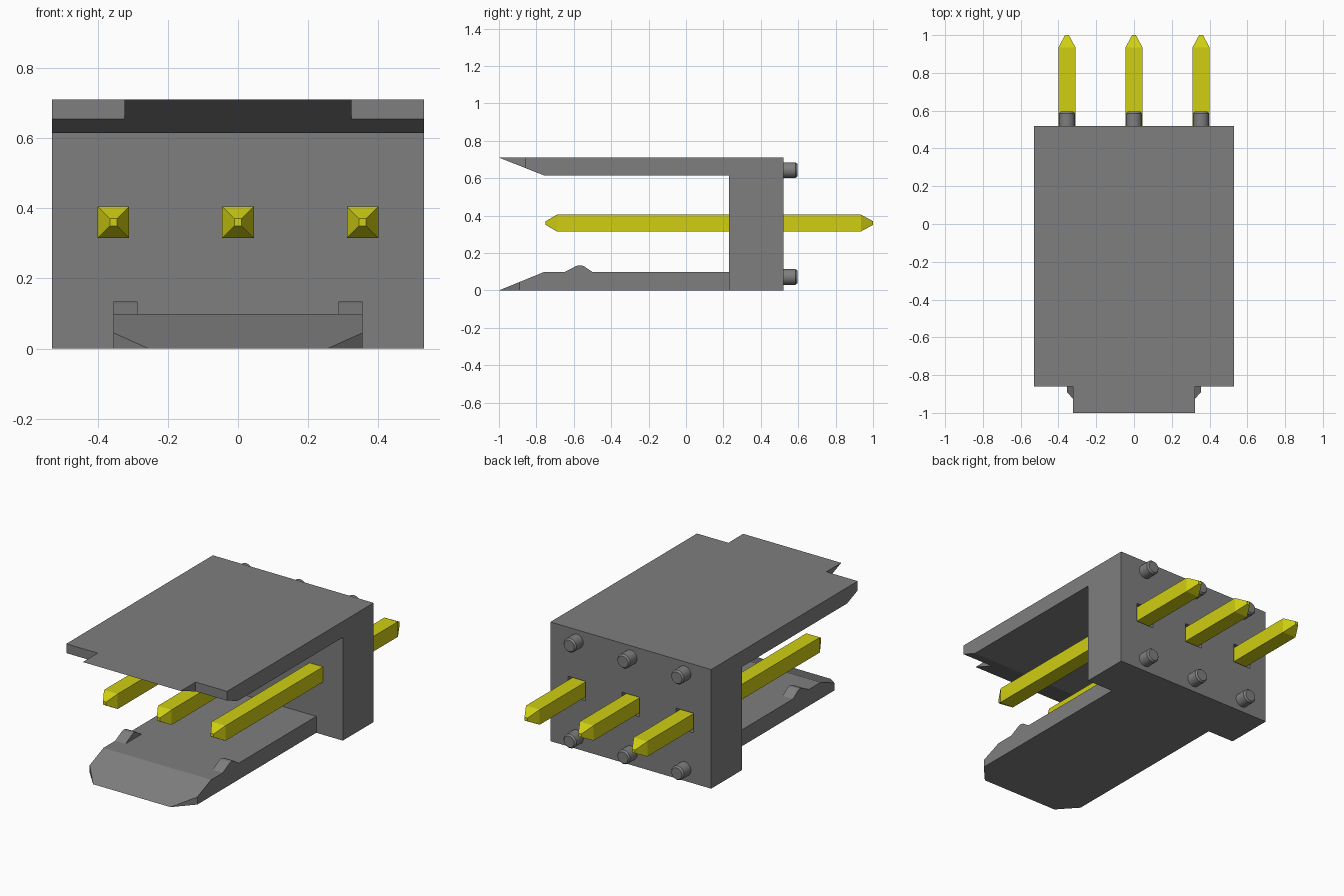
import bpy, bmesh, math
from mathutils import Vector, Matrix

cube = bpy.data.objects.get("Cube")
if cube:
    bpy.data.objects.remove(cube, do_unlink=True)


def material(name, color):
    m = bpy.data.materials.new(name)
    m.use_nodes = True
    m.diffuse_color = color
    m.node_tree.nodes["Principled BSDF"].inputs["Base Color"].default_value = color
    return m


GREY = material("grey plastic", (0.21, 0.21, 0.21, 1))
GOLD = material("yellow metal", (0.63, 0.62, 0.006, 1))


def make(name, bm, mat):
    bmesh.ops.recalc_face_normals(bm, faces=bm.faces)
    me = bpy.data.meshes.new(name)
    bm.to_mesh(me)
    bm.free()
    ob = bpy.data.objects.new(name, me)
    bpy.context.collection.objects.link(ob)
    me.materials.append(mat)
    return ob


def extrude_x(profile, x0, x1):
    """Solid from a (y, z) outline running from x0 to x1."""
    bm = bmesh.new()
    face = bm.faces.new([bm.verts.new((x0, y, z)) for y, z in profile])
    ext = bmesh.ops.extrude_face_region(bm, geom=[face])
    verts = [v for v in ext["geom"] if isinstance(v, bmesh.types.BMVert)]
    bmesh.ops.translate(bm, verts=verts, vec=(x1 - x0, 0, 0))
    return bm


def add_box(bm, lo, hi):
    lo, hi = Vector(lo), Vector(hi)
    mat = Matrix.Translation((lo + hi) / 2) @ Matrix.Diagonal((*(hi - lo), 1))
    bmesh.ops.create_cube(bm, size=1, matrix=mat)


def subtract(ob, cutter):
    mod = ob.modifiers.new("cut", 'BOOLEAN')
    mod.operation, mod.solver, mod.object = 'DIFFERENCE', 'EXACT', cutter
    cutter.hide_render = True
    deps = bpy.context.evaluated_depsgraph_get()
    new = bpy.data.meshes.new_from_object(ob.evaluated_get(deps))
    ob.modifiers.clear()
    ob.data = new
    bpy.data.objects.remove(cutter, do_unlink=True)


PITCH = 0.355
COLUMNS = (-PITCH, 0, PITCH)
PIN_Z = 0.36

# Housing: rear wall and upper plate with a bevelled front lip
housing = make("housing", extrude_x(
    [(0.52, 0), (0.52, 0.71), (-1, 0.71), (-0.76, 0.615), (0.23, 0.615), (0.23, 0)],
    -0.53, 0.53), GREY)

# Lip corner notches and the pin recesses in the rear wall
bm = bmesh.new()
for s in (-1, 1):
    a, b = sorted((s * 0.323, s * 0.6))
    add_box(bm, (a, -1.1, 0.5), (b, -0.86, 0.8))
for x in COLUMNS:
    add_box(bm, (x - 0.058, 0.46, PIN_Z - 0.058), (x + 0.058, 0.6, PIN_Z + 0.058))
subtract(housing, make("housing_cutter", bm, GREY))

# Lower tongue with ramped front and clipped corners
bm = extrude_x([(-1, 0), (-0.76, 0.098), (0.23, 0.098), (0.23, 0)], -0.355, 0.355)
for s in (-1, 1):
    cut = bmesh.ops.bisect_plane(
        bm, geom=bm.verts[:] + bm.edges[:] + bm.faces[:],
        plane_co=(s * 0.355, -0.89, 0), plane_no=(s * 0.11, -0.10, 0), clear_outer=True)
    rim = [e for e in cut["geom_cut"] if isinstance(e, bmesh.types.BMEdge)]
    bmesh.ops.contextual_create(bm, geom=rim)
make("lower_tongue", bm, GREY)

# Latch bumps on the tongue edges
for s, side in ((-1, "right"), (1, "left")):
    a, b = sorted((s * 0.287, s * 0.355))
    make("latch_bump_" + side, extrude_x(
        [(-0.65, 0.098), (-0.59, 0.129), (-0.575, 0.134), (-0.56, 0.134),
         (-0.545, 0.129), (-0.5, 0.098), (-0.5, 0.09), (-0.65, 0.09)], a, b), GREY)

# Square pins with tapered ends
SECTIONS = [(-0.75, 0.01), (-0.69, 0.045), (0.935, 0.045), (1.0, 0.01)]
for i, x in enumerate(COLUMNS):
    bm = bmesh.new()
    rings = [[bm.verts.new((x + sx * r, y, PIN_Z + sz * r))
              for sx, sz in ((-1, -1), (1, -1), (1, 1), (-1, 1))] for y, r in SECTIONS]
    for p, q in zip(rings, rings[1:]):
        for k in range(4):
            bm.faces.new((p[k], p[(k + 1) % 4], q[(k + 1) % 4], q[k]))
    bm.faces.new(rings[0])
    bm.faces.new(rings[-1])
    make(f"pin_{i + 1}", bm, GOLD)

# Round standoff pegs on the rear wall
for row, z in (("lower", 0.072), ("upper", 0.643)):
    for i, x in enumerate(COLUMNS):
        bm = bmesh.new()
        for y0, y1, r0, r1 in ((0.5, 0.585, 0.042, 0.042), (0.585, 0.595, 0.042, 0.034)):
            bmesh.ops.create_cone(
                bm, cap_ends=False, segments=32, radius1=r0, radius2=r1, depth=y1 - y0,
                matrix=Matrix.Translation((x, (y0 + y1) / 2, z)) @ Matrix.Rotation(-math.pi / 2, 4, 'X'))
        bmesh.ops.remove_doubles(bm, verts=bm.verts, dist=0.0005)
        bmesh.ops.holes_fill(bm, edges=[e for e in bm.edges if e.is_boundary], sides=0)
        peg = make(f"{row}_peg_{i + 1}", bm, GREY)
        bpy.ops.object.select_all(action='DESELECT')
        peg.select_set(True)
        bpy.context.view_layer.objects.active = peg
        bpy.ops.object.shade_smooth_by_angle(angle=math.radians(30))
